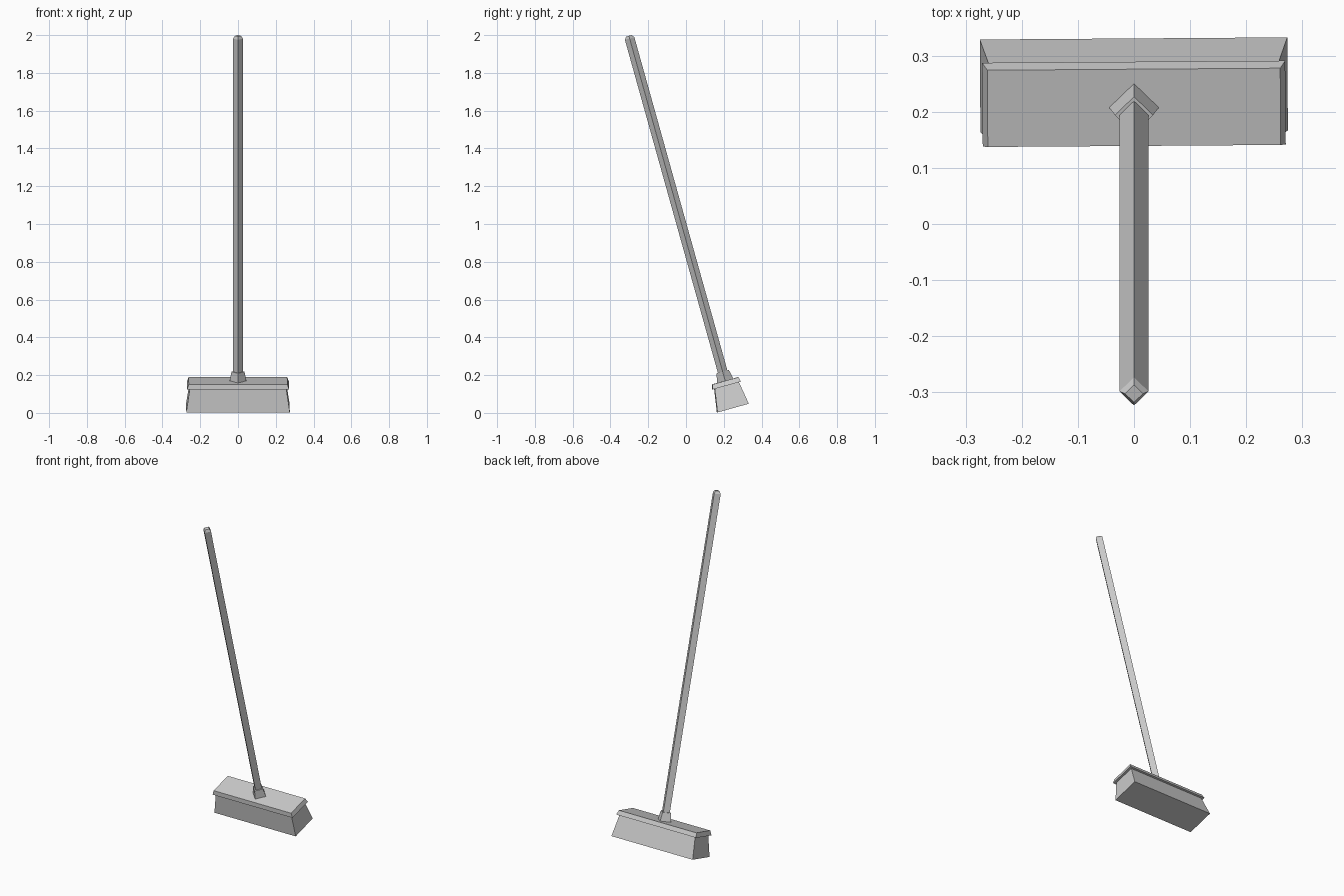
import bpy, bmesh
from math import radians
from mathutils import Matrix

if "Cube" in bpy.data.objects:
    bpy.data.objects.remove(bpy.data.objects["Cube"])

TILT = Matrix.Rotation(radians(15.6), 4, 'X')
PIVOT = Matrix.Translation((0, 0.2075, 0.17))   # centre of the block's top face


def loft(name, rings, diamond=False, yaw=0.0):
    """Closed four-sided solid; each ring is (height, half_x, half_y)."""
    signs = [(1, 0), (0, 1), (-1, 0), (0, -1)] if diamond else [(1, -1), (1, 1), (-1, 1), (-1, -1)]
    bm = bmesh.new()
    loops = [[bm.verts.new((sx * hx, sy * hy, h)) for sx, sy in signs] for h, hx, hy in rings]
    bm.faces.new(loops[0][::-1])
    bm.faces.new(loops[-1])
    for a, b in zip(loops, loops[1:]):
        for i in range(4):
            j = (i + 1) % 4
            bm.faces.new((a[i], a[j], b[j], b[i]))
    bm.transform(PIVOT @ Matrix.Rotation(radians(yaw), 4, 'Z') @ TILT)
    bmesh.ops.recalc_face_normals(bm, faces=bm.faces)
    mesh = bpy.data.meshes.new(name)
    bm.to_mesh(mesh)
    bm.free()
    obj = bpy.data.objects.new(name, mesh)
    bpy.context.collection.objects.link(obj)
    return obj


# flared bristle mass
loft("bristles", [(-0.15, 0.274, 0.086), (-0.024, 0.255, 0.066)], yaw=0.4)
# head block with sloping edges
loft("head_block", [(-0.026, 0.27, 0.0775), (0.0, 0.261, 0.071)], yaw=0.4)
# tapered socket
loft("socket", [(-0.004, 0.045, 0.045), (0.05, 0.034, 0.034)], diamond=True)
# long square pole with chamfered tip
loft("handle", [(0.0, 0.026, 0.026), (1.881, 0.026, 0.026), (1.896, 0.016, 0.016)], diamond=True)
